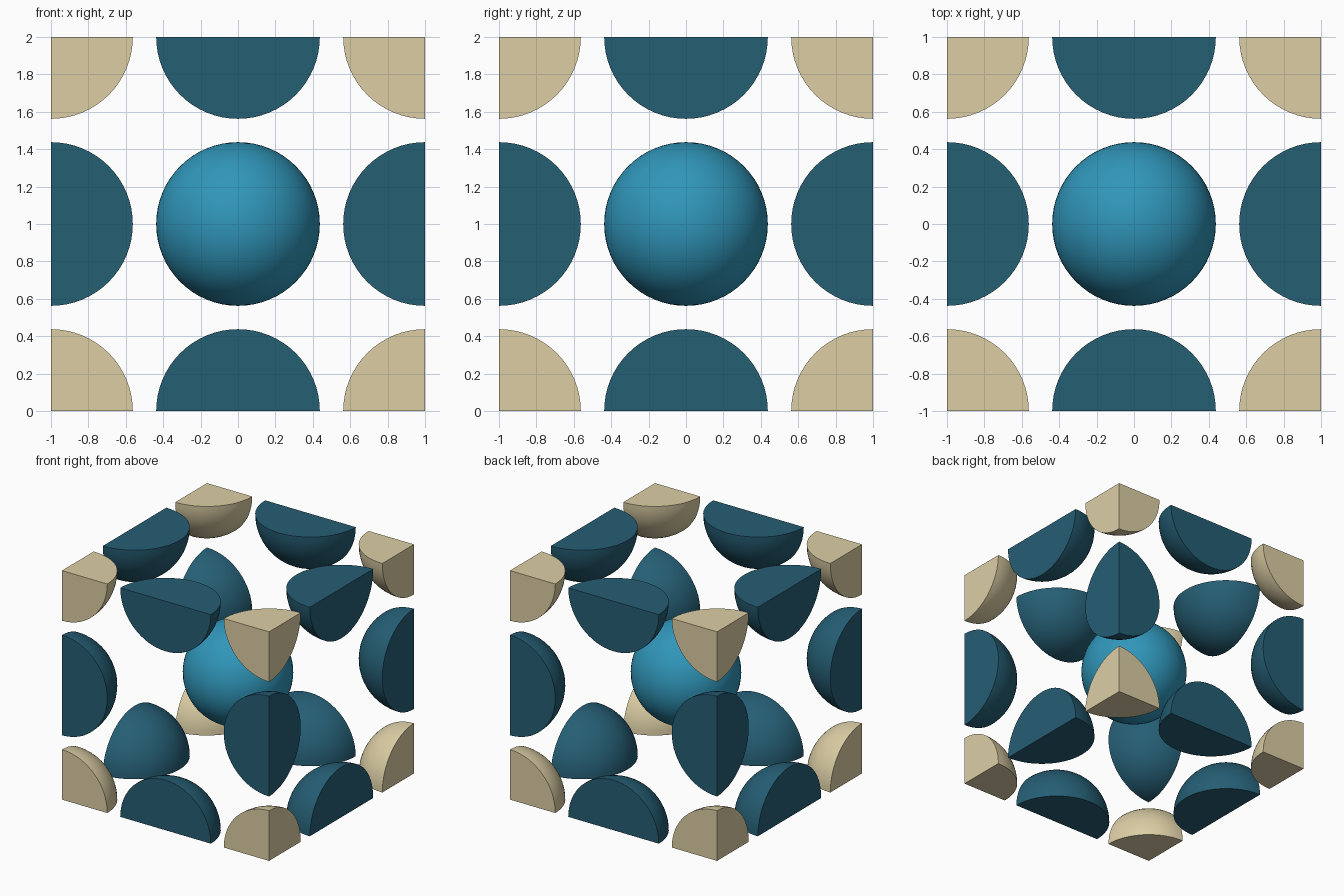
import bpy, bmesh, math
from itertools import product
from mathutils import Vector

if "Cube" in bpy.data.objects:
    bpy.data.objects.remove(bpy.data.objects["Cube"])

R = 0.4375                      # ball radius
MID = Vector((0, 0, 1))         # centre of the unit cube cell


def material(name, rgb):
    def lin(c):
        c /= 255
        return c / 12.92 if c <= 0.04045 else ((c + 0.055) / 1.055) ** 2.4
    m = bpy.data.materials.new(name)
    m.diffuse_color = (*[lin(c) for c in rgb], 1)
    m.use_nodes = True
    m.node_tree.nodes["Principled BSDF"].inputs["Base Color"].default_value = m.diffuse_color
    return m


BLUE = material("bright blue", (48, 150, 186))
TEAL = material("dark teal", (37, 94, 116))
TAN = material("sand", (220, 206, 165))


def ball(name, cell, mat):
    """Sphere at a lattice point, cut and capped by the cell's outer walls."""
    bm = bmesh.new()
    bmesh.ops.create_uvsphere(bm, u_segments=64, v_segments=32, radius=R)
    for axis in range(3):
        if cell[axis]:
            wall = Vector((0, 0, 0))
            wall[axis] = cell[axis]
            bmesh.ops.bisect_plane(bm, geom=bm.verts[:] + bm.edges[:] + bm.faces[:],
                                   dist=1e-5, plane_co=(0, 0, 0), plane_no=wall,
                                   clear_outer=True)
            rim = [e for e in bm.edges if e.is_boundary]
            bmesh.ops.holes_fill(bm, edges=rim, sides=0)
    bmesh.ops.recalc_face_normals(bm, faces=bm.faces[:])
    for f in bm.faces:
        f.smooth = True
    me = bpy.data.meshes.new(name)
    bm.to_mesh(me)
    bm.free()
    me.set_sharp_from_angle(angle=math.radians(30))
    me.materials.append(mat)
    ob = bpy.data.objects.new(name, me)
    ob.location = MID + Vector(cell)
    bpy.context.collection.objects.link(ob)


# whole ball in the middle, quarter balls on edges, eighth balls on corners
for cell in product((-1, 0, 1), repeat=3):
    walls = sum(map(abs, cell))
    if walls == 0:
        ball("centre_ball", cell, BLUE)
    elif walls == 2:
        ball("edge_quarter_ball", cell, TEAL)
    elif walls == 3:
        ball("corner_eighth_ball", cell, TAN)
